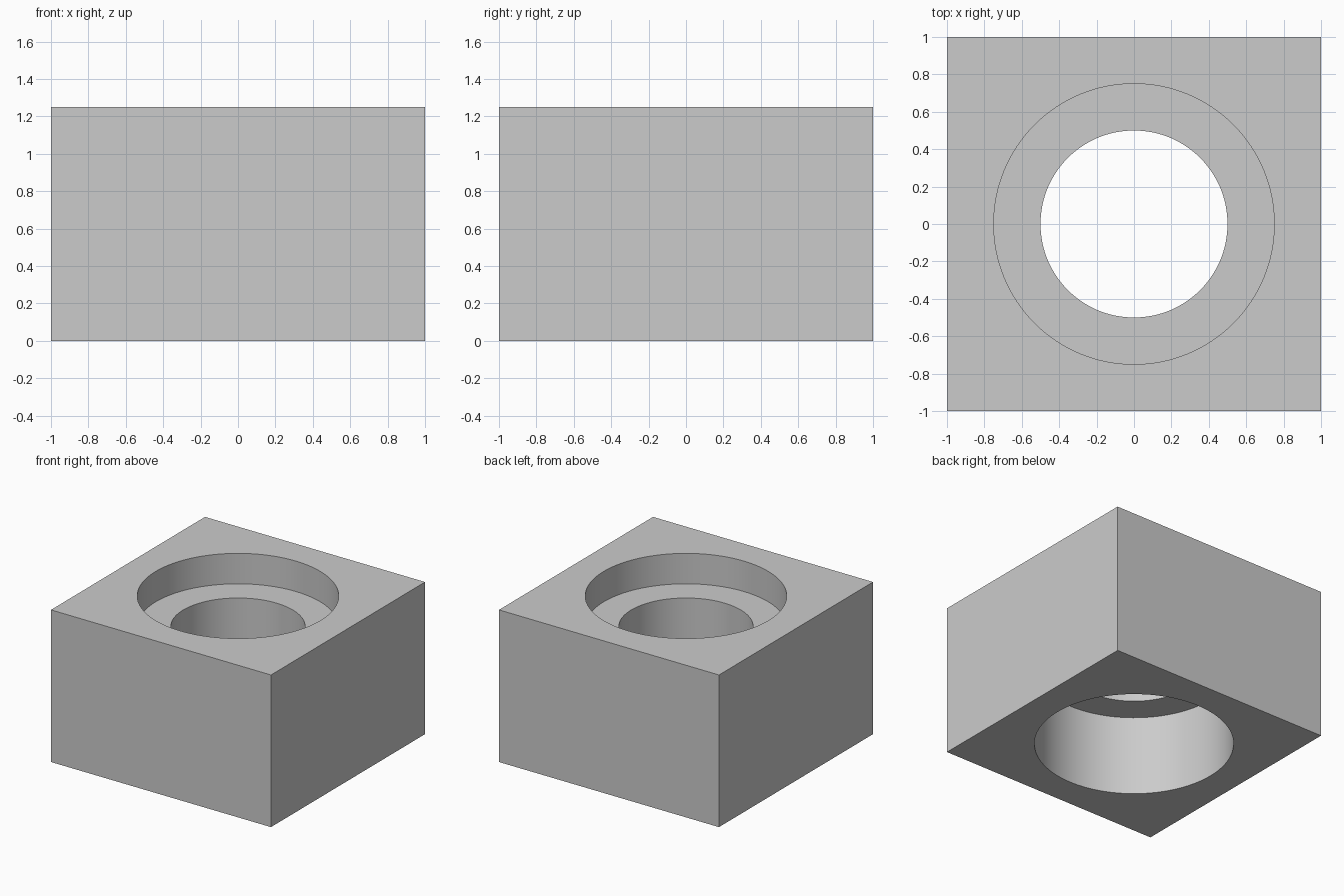
import bpy
import bmesh
from math import radians, tau
from mathutils import Vector

if "Cube" in bpy.data.objects:
    bpy.data.objects.remove(bpy.data.objects["Cube"], do_unlink=True)

HEIGHT = 1.25
LOWER_LEDGE, UPPER_LEDGE = 0.66, 1.0
WIDE, NARROW = 0.75, 0.5
SEGMENTS = 128

# Plain grey material
grey = bpy.data.materials.new("plain grey")
grey.use_nodes = True
colour = (0.6, 0.6, 0.6, 1)
grey.diffuse_color = colour
grey.node_tree.nodes["Principled BSDF"].inputs["Base Color"].default_value = colour


def add_object(name, bm):
    mesh = bpy.data.meshes.new(name)
    bmesh.ops.recalc_face_normals(bm, faces=bm.faces)
    bm.to_mesh(mesh)
    bm.free()
    mesh.materials.append(grey)
    obj = bpy.data.objects.new(name, mesh)
    bpy.context.collection.objects.link(obj)
    return obj


# Square block
bm = bmesh.new()
bmesh.ops.create_cube(bm, size=1)
bmesh.ops.scale(bm, vec=(2, 2, HEIGHT), verts=bm.verts)
bmesh.ops.translate(bm, vec=(0, 0, HEIGHT / 2), verts=bm.verts)
block = add_object("bored_block", bm)

# Stepped bore: one profile turned around the vertical axis
profile = [(0, -0.1), (WIDE, -0.1), (WIDE, LOWER_LEDGE), (NARROW, LOWER_LEDGE),
           (NARROW, UPPER_LEDGE), (WIDE, UPPER_LEDGE),
           (WIDE, HEIGHT + 0.1), (0, HEIGHT + 0.1)]
bm = bmesh.new()
verts = [bm.verts.new((r, 0, z)) for r, z in profile]
edges = [bm.edges.new(pair) for pair in zip(verts, verts[1:])]
bmesh.ops.spin(bm, geom=verts + edges, cent=Vector(), axis=Vector((0, 0, 1)),
               angle=tau, steps=SEGMENTS)
bmesh.ops.remove_doubles(bm, verts=bm.verts, dist=0.0001)
cutter = add_object("bore_cutter", bm)
cutter.hide_render = True

# Cut the bore and discard the cutter
cut = block.modifiers.new("bore", 'BOOLEAN')
cut.operation = 'DIFFERENCE'
cut.solver = 'EXACT'
cut.object = cutter
bpy.ops.object.select_all(action='DESELECT')
bpy.context.view_layer.objects.active = block
block.select_set(True)
bpy.ops.object.modifier_apply(modifier=cut.name)
bpy.data.objects.remove(cutter, do_unlink=True)

# Round walls smooth, rims and corners sharp
bpy.ops.object.shade_smooth_by_angle(angle=radians(30))
